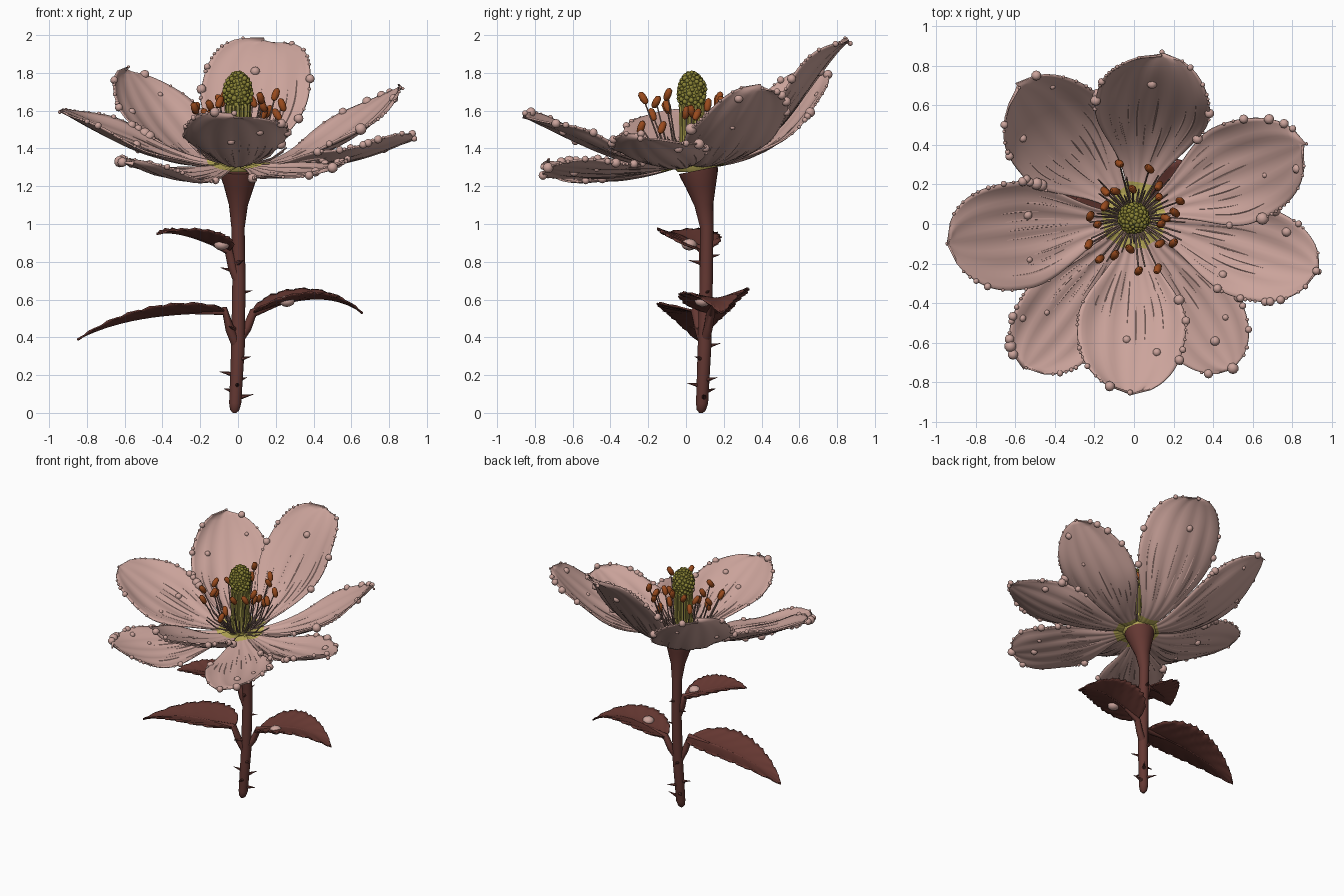
import bpy, bmesh, math, random
from mathutils import Vector, Matrix
from mathutils.geometry import interpolate_bezier

random.seed(4)
cube = bpy.data.objects.get("Cube")
if cube:
    bpy.data.objects.remove(cube, do_unlink=True)


def material(name, r, g, b):
    m = bpy.data.materials.new(name)
    m.use_nodes = True
    m.diffuse_color = (r, g, b, 1)
    m.node_tree.nodes["Principled BSDF"].inputs["Base Color"].default_value = (r, g, b, 1)
    return m


PINK = material("petal pink", 0.60, 0.37, 0.33)
YELLOW = material("petal base yellow", 0.50, 0.42, 0.10)
STEM = material("stem brown red", 0.13, 0.04, 0.033)
LEAF = material("leaf brown red", 0.135, 0.04, 0.032)
OLIVE = material("pistil olive", 0.25, 0.225, 0.035)
LIME = material("style yellow green", 0.38, 0.33, 0.07)
ORANGE = material("anther orange", 0.32, 0.07, 0.013)
ROSE = material("filament dusty rose", 0.34, 0.21, 0.18)

HEART = Vector((0, 0.03, 1.31))
UP = Vector((0, 0, 1))


def finish(name, bm, mats, thick=0, angle=40):
    bmesh.ops.remove_doubles(bm, verts=bm.verts, dist=0.0002)
    bmesh.ops.recalc_face_normals(bm, faces=bm.faces)
    mesh = bpy.data.meshes.new(name)
    bm.to_mesh(mesh)
    bm.free()
    ob = bpy.data.objects.new(name, mesh)
    bpy.context.collection.objects.link(ob)
    for m in mats:
        mesh.materials.append(m)
    if thick:
        mod = ob.modifiers.new("thickness", "SOLIDIFY")
        mod.thickness = thick
        mod.offset = 0
    bpy.ops.object.select_all(action="DESELECT")
    ob.select_set(True)
    bpy.context.view_layer.objects.active = ob
    bpy.ops.object.shade_smooth_by_angle(angle=math.radians(angle))


def tube(bm, pts, radii, n=8):
    """Round tube through the points, one radius for each."""
    pts = [Vector(p) for p in pts]
    rings = []
    for i, p in enumerate(pts):
        t = (pts[min(i + 1, len(pts) - 1)] - pts[max(i - 1, 0)]).normalized()
        a = t.cross(Vector((0, 1, 0) if abs(t.y) < 0.9 else (1, 0, 0))).normalized()
        b = t.cross(a)
        rings.append([bm.verts.new(p + radii[i] * (a * math.cos(k * math.tau / n) + b * math.sin(k * math.tau / n)))
                      for k in range(n)])
    for lo, hi in zip(rings, rings[1:]):
        for k in range(n):
            bm.faces.new((lo[k], lo[(k + 1) % n], hi[(k + 1) % n], hi[k]))
    bm.faces.new(rings[0])
    bm.faces.new(rings[-1])


def ball(bm, p, r, stretch=1, detail=2):
    bmesh.ops.create_icosphere(bm, subdivisions=detail, radius=r,
                               matrix=Matrix.Translation(p) @ Matrix.Diagonal((1, 1, stretch, 1)))


def blade(base, tip, z1, z2, half, roll, outline, relief, rows, cols, reach=(0.33, 0.67)):
    """Grid of points for a petal or leaf swept along a curved midrib."""
    base, tip = Vector(base), Vector(tip)
    h1, h2 = base.lerp(tip, reach[0]), base.lerp(tip, reach[1])
    h1.z, h2.z = z1, z2
    mid = interpolate_bezier(base, h1, h2, tip, rows + 1)
    out = (tip - base) * Vector((1, 1, 0))
    side = (UP.cross(out).normalized() + UP * roll).normalized()
    grid = []
    for i, p in enumerate(mid):
        u = i / rows
        t = (mid[min(i + 1, rows)] - mid[max(i - 1, 0)]).normalized()
        normal = t.cross(side).normalized()
        w = half * outline(u)
        grid.append([p + side * w * v + normal * relief(u, v, w)
                     for v in (2 * j / cols - 1 for j in range(cols + 1))])
    return grid


def skin(grid, base_part=0):
    bm = bmesh.new()
    vs = [[bm.verts.new(p) for p in row] for row in grid]
    for i, (a, b) in enumerate(zip(vs, vs[1:])):
        for j in range(len(a) - 1):
            f = bm.faces.new((a[j], a[j + 1], b[j + 1], b[j]))
            f.material_index = int(i < base_part * (len(vs) - 1))
    return bm


# Petals: tip, midrib control heights, half width, cup, roll, control reach
def petal_outline(u):
    s = min(u / 0.6, 1)
    w = 0.18 + 0.82 * s * s * (3 - 2 * s)
    return w * max(0, 1 - (max(0, u - 0.6) / 0.4) ** 2.5) ** 0.54


EVEN = (0.33, 0.67)
petals = {
    "back": ((0.14, 0.86, 1.97), 1.29, 1.84, 0.29, 0.22, 0, (0.5, 0.72)),
    "back_left": ((0.86, 0.4, 1.73), 1.29, 1.42, 0.26, 0.25, 0, EVEN),
    "left": ((0.93, -0.24, 1.46), 1.28, 1.32, 0.24, 0.3, 0, EVEN),
    "front_left": ((0.5, -0.73, 1.3), 1.27, 1.25, 0.23, 0.1, 0.2, EVEN),
    "front": ((-0.02, -0.86, 1.57), 1.28, 1.45, 0.275, 0.28, 0, EVEN),
    "front_right": ((-0.55, -0.73, 1.33), 1.24, 1.21, 0.24, 0.15, -0.2, EVEN),
    "right": ((-0.94, -0.1, 1.6), 1.3, 1.45, 0.28, 0.2, -0.2, EVEN),
    "back_right": ((-0.59, 0.7, 1.82), 1.29, 1.45, 0.28, 0.28, 0, EVEN),
}
for name, (tip, z1, z2, half, cup, roll, reach) in petals.items():
    phase = random.uniform(0, 6)
    out = ((Vector(tip) - HEART) * Vector((1, 1, 0))).normalized()

    def relief(u, v, w):
        pleat = 0.014 * abs(math.sin(7 * v + phase + u)) * u * (1 - u) * 3
        wave = 0.02 * v * v * u * math.sin(11 * u + phase + 2 * v)
        return cup * w * v * v * (1 - 0.5 * u ** 4) + wave - pleat

    grid = blade(HEART + out * 0.06, tip, z1, z2, half, roll, petal_outline, relief, 36, 24, reach)
    finish("petal_" + name, skin(grid, 0.1), [PINK, YELLOW], 0.009)

    # Fine raised veins
    veins = bmesh.new()
    for j in range(3, 23, 2):
        first, last = random.randint(5, 14), random.randint(19, 30)
        path = [row[j] for row in grid[first:last]]
        tube(veins, path, [0.0075 * math.sin(math.pi * (k + 1) / (len(path) + 1)) for k in range(len(path))], 5)
    finish("veins_" + name, veins, [PINK])

    # Dew drops along the rim, with a few on the face
    drops = bmesh.new()
    for i in range(16, 37):
        for j in (0, -1):
            if random.random() < 0.5:
                ball(drops, grid[i][j], 0.008 + 0.024 * random.random() ** 4)
    for k in range(2):
        ball(drops, grid[random.randint(18, 33)][random.randint(3, 21)], random.uniform(0.014, 0.026))
    finish("dew_drops_" + name, drops, [PINK])

# Stem with flared receptacle
bm = bmesh.new()
tube(bm, [(-0.02, 0.08, 0), (-0.018, 0.08, 0.015), (-0.015, 0.085, 0.05), (0, 0.098, 0.35), (0.005, 0.107, 0.7),
          (0, 0.11, 0.98), (0.002, 0.095, 1.1), (0.005, 0.08, 1.2), (0.005, 0.07, 1.26), (0.005, 0.065, 1.285)],
     [0.01, 0.024, 0.032, 0.036, 0.035, 0.035, 0.05, 0.08, 0.1, 0.105], 20)
finish("stem", bm, [STEM])

# Yellow collar joining the petal bases
bm = bmesh.new()
tube(bm, [HEART + Vector((-0.005, 0.02, z)) for z in (-0.035, -0.01, 0.012)], [0.095, 0.115, 0.122], 20)
finish("petal_collar", bm, [YELLOW])

# Thorns
bm = bmesh.new()
for k, z in enumerate((0.08, 0.11, 0.14, 0.17, 0.2, 0.28, 0.35, 0.44, 0.63, 0.75, 0.79, 0.82)):
    a = k * 2.4
    d = Vector((math.cos(a), math.sin(a), 0.2))
    p = Vector((-0.008, 0.095, z))
    tube(bm, [p + d * 0.02, p + d * 0.055, p + d * 0.09], [0.014, 0.007, 0.001], 6)
finish("thorns", bm, [STEM])


# Serrated leaves on stalks
def leaf_outline(u):
    return max(0, math.sin(math.pi * u ** 0.65)) ** 0.8 * (1.05 - 0.12 * (u * 14 % 1))


def leaf_relief(u, v, w):
    return 0.28 * w * abs(v) ** 1.3 - 0.008 * abs(math.sin(22 * (u - 0.2 * abs(v)))) * abs(v)


# Each leaf: base, tip, midrib control heights, half width, roll, stalk height, dew drop row and column
leaves = {
    "lower_right": ((-0.07, 0.05, 0.54), (-0.85, 0.06, 0.39), 0.53, 0.52, 0.2, 0, 0.34, None),
    "lower_left": ((0.08, 0.13, 0.53), (0.66, 0.19, 0.53), 0.6, 0.66, 0.18, 0.06, 0.38, (17, 4)),
    "upper_right": ((-0.05, 0.09, 0.86), (-0.43, -0.12, 0.95), 0.91, 0.97, 0.16, 0, 0.7, (9, 8)),
}
for name, (base, tip, z1, z2, half, roll, joint, drop) in leaves.items():
    grid = blade(base, tip, z1, z2, half, roll, leaf_outline, leaf_relief, 56, 12)
    finish("leaf_" + name, skin(grid), [LEAF], 0.008)
    bm = bmesh.new()
    start = Vector((0, 0.1, joint))
    bend = start.lerp(Vector(base), 0.6) - UP * 0.02
    tube(bm, [start, bend, base, grid[12][6]], [0.026, 0.024, 0.024, 0.01], 10)
    tube(bm, [row[6] for row in grid[12::4]], [0.009 - 0.0006 * k for k in range(12)], 6)
    finish("leaf_stalk_" + name, bm, [STEM])
    if drop:
        bm = bmesh.new()
        ball(bm, grid[drop[0]][drop[1]], 0.042, 0.75)
        finish("leaf_drop_" + name, bm, [PINK])

# Pistil: bundle of styles under a beaded head
bm = bmesh.new()
tube(bm, [HEART - UP * 0.03, HEART + UP * 0.3], [0.05, 0.05], 16)
for k in range(16):
    a = k * math.tau / 16
    d = Vector((math.cos(a), math.sin(a), 0))
    tube(bm, [HEART + d * 0.075, HEART + d * 0.055 + UP * 0.14, HEART + d * 0.06 + UP * 0.32], [0.012, 0.01, 0.01], 6)
finish("pistil_styles", bm, [LIME])

bm = bmesh.new()
head = HEART + UP * 0.385
ball(bm, head, 0.07, 1.5, 3)
for k in range(130):
    h = 1 - 2 * (k + 0.5) / 130
    r = 0.07 * math.sqrt(1 - h * h)
    a = k * 2.39996
    ball(bm, head + Vector((r * math.cos(a), r * math.sin(a), 0.105 * h)), random.uniform(0.009, 0.016), 1, 2)
finish("pistil_head", bm, [OLIVE])

# Stamens: long ones carry anthers, short ones are bare
filaments, anthers = bmesh.new(), bmesh.new()
for k in range(52):
    a = k * 2.39996
    d = Vector((math.cos(a), math.sin(a), 0))
    long = k < 22
    spread = random.uniform(0.13, 0.29) if long else random.uniform(0.1, 0.28)
    rise = random.uniform(0.2, 0.38) if long else random.uniform(0.06, 0.18)
    end = HEART + d * spread + UP * rise
    tube(filaments, [HEART + d * 0.06, HEART + d * (0.04 + spread * 0.55) + UP * rise * 0.4, end],
         [0.006, 0.005, 0.004], 6)
    if long:
        lean = Vector((random.uniform(-0.7, 0.7), random.uniform(-0.7, 0.7), 1)).normalized() * 0.036
        tube(anthers, [end + lean * s for s in (-1, -0.75, 0, 0.75, 1)], [0.006, 0.016, 0.02, 0.016, 0.006], 10)
finish("stamen_filaments", filaments, [ROSE])
finish("anthers", anthers, [ORANGE])
